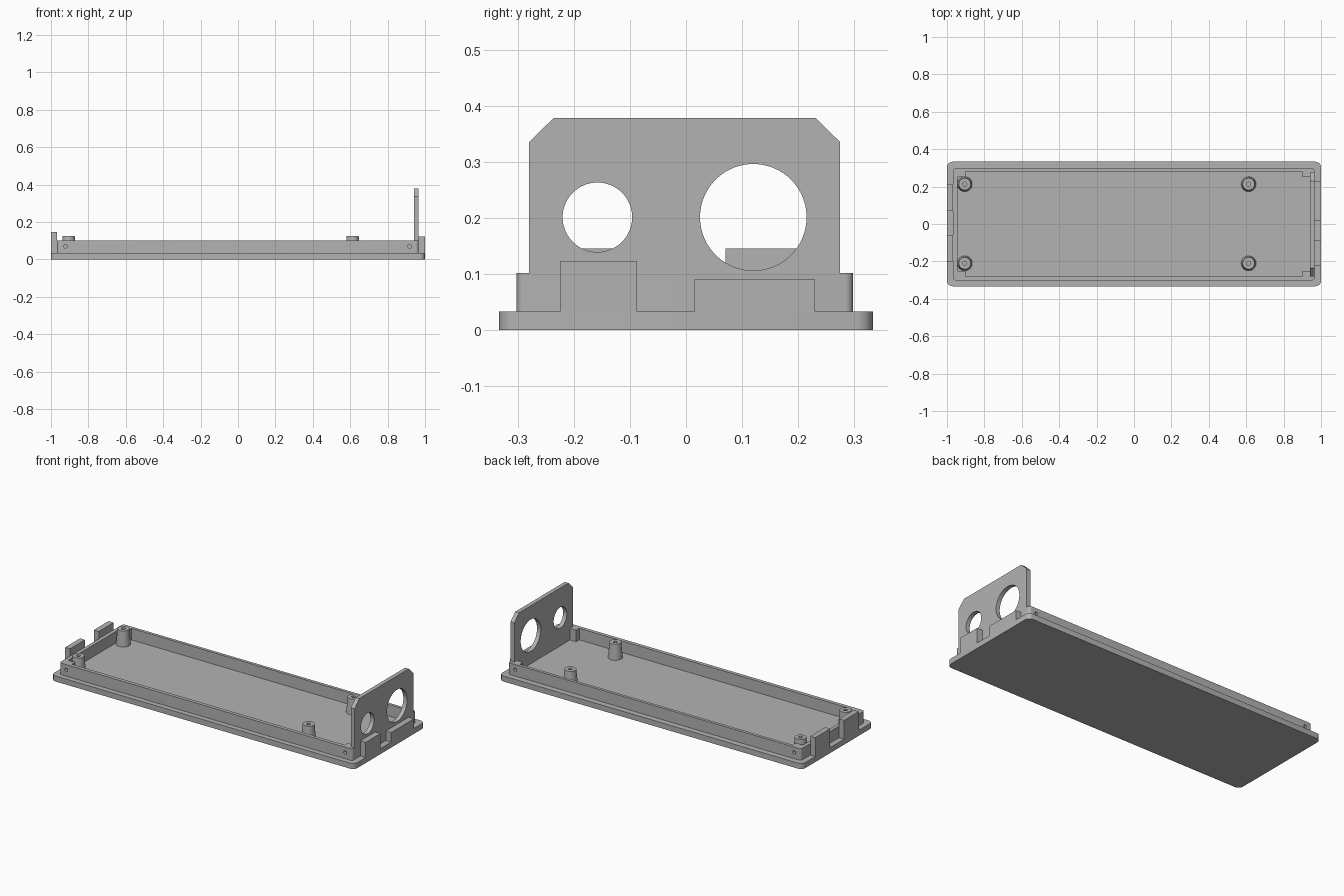
import bpy
import bmesh
from math import pi, cos, sin
from mathutils import Matrix, Vector

cube = bpy.data.objects.get("Cube")
if cube:
    bpy.data.objects.remove(cube, do_unlink=True)

grey = bpy.data.materials.new("plain grey")
grey.use_nodes = True
colour = (0.45, 0.45, 0.45, 1)
grey.diffuse_color = colour
grey.node_tree.nodes["Principled BSDF"].inputs["Base Color"].default_value = colour

FLOOR, RIM = 0.033, 0.102


def finish(name, bm):
    bmesh.ops.recalc_face_normals(bm, faces=bm.faces)
    mesh = bpy.data.meshes.new(name)
    bm.to_mesh(mesh)
    bm.free()
    mesh.materials.append(grey)
    obj = bpy.data.objects.new(name, mesh)
    bpy.context.collection.objects.link(obj)
    return obj


def prism(name, points, low, high, axis="Z"):
    """Extrude an outline of (x, y) along Z, or of (y, z) along X."""
    bm = bmesh.new()
    place = (lambda a, b: (a, b, low)) if axis == "Z" else (lambda a, b: (low, a, b))
    face = bm.faces.new([bm.verts.new(place(*p)) for p in points])
    shift = Vector((0, 0, high - low) if axis == "Z" else (high - low, 0, 0))
    extruded = bmesh.ops.extrude_face_region(bm, geom=[face])["geom"]
    verts = [v for v in extruded if isinstance(v, bmesh.types.BMVert)]
    bmesh.ops.translate(bm, verts=verts, vec=shift)
    return finish(name, bm)


def box(name, x, y, z):
    return prism(name, [(x[0], y[0]), (x[1], y[0]), (x[1], y[1]), (x[0], y[1])], *z)


def rounded(x0, x1, y0, y1, r, steps=6):
    corners = [(x1 - r, y1 - r), (x0 + r, y1 - r), (x0 + r, y0 + r), (x1 - r, y0 + r)]
    return [(cx + r * cos((i + k / steps) * pi / 2), cy + r * sin((i + k / steps) * pi / 2))
            for i, (cx, cy) in enumerate(corners) for k in range(steps + 1)]


def cylinder(name, centre, r1, r2, depth, axis="Z", sides=32):
    turn = {"X": Matrix.Rotation(pi / 2, 4, "Y"),
            "Y": Matrix.Rotation(pi / 2, 4, "X"), "Z": Matrix()}[axis]
    bm = bmesh.new()
    bmesh.ops.create_cone(bm, cap_ends=True, segments=sides, radius1=r1, radius2=r2,
                          depth=depth, matrix=Matrix.Translation(centre) @ turn)
    return finish(name, bm)


def cut(obj, cutter):
    mod = obj.modifiers.new("cut", "BOOLEAN")
    mod.operation, mod.solver, mod.object = "DIFFERENCE", "EXACT", cutter
    bpy.context.view_layer.objects.active = obj
    bpy.ops.object.modifier_apply(modifier=mod.name)
    bpy.data.objects.remove(cutter, do_unlink=True)


def smooth(obj):
    bpy.ops.object.select_all(action="DESELECT")
    obj.select_set(True)
    bpy.context.view_layer.objects.active = obj
    bpy.ops.object.shade_smooth_by_angle()


# Base plate
smooth(prism("base_plate", rounded(-1, 1, -0.333, 0.333, 0.03), 0, FLOOR))

# Rim wall with a block left in each inner corner
wall = prism("rim_wall", rounded(-0.967, 0.965, -0.302, 0.298, 0.015), FLOOR, RIM)
xl, xr, xb, yo, yi = -0.945, 0.94, 0.9, 0.28, 0.25
cavity = [(xl, -yi), (-xb, -yi), (-xb, -yo), (xb, -yo), (xb, -yi), (xr, -yi),
          (xr, yi), (xb, yi), (xb, yo), (-xb, yo), (-xb, yi), (xl, yi)]
cut(wall, prism("cavity_cutter", cavity, 0, 0.2))

# Screw holes in the long sides
for x in (-0.922, 0.918):
    for y in (-0.28, 0.28):
        cut(wall, cylinder("screw_cutter", (x, y, 0.07), 0.01, 0.01, 0.056, "Y", 16))
smooth(wall)

# Upright end panel with two round openings
panel = prism("end_panel", [(-0.28, FLOOR), (0.275, FLOOR), (0.275, 0.335), (0.231, 0.378),
                            (-0.236, 0.378), (-0.28, 0.335)], 0.94, 0.965, "X")
for y, r in ((-0.158, 0.062), (0.12, 0.095)):
    cut(panel, cylinder("opening_cutter", (0.95, y, 0.201), r, r, 0.1, "X", 64))
smooth(panel)

# Locating tabs on both ends
for name, x, y, top in (("left_tab_front", (0.965, 1), (-0.225, -0.087), 0.123),
                        ("left_tab_back", (0.965, 1), (0.015, 0.23), 0.09),
                        ("right_tab_front", (-1, -0.967), (-0.2, -0.06), 0.145),
                        ("right_tab_back", (-1, -0.967), (0.07, 0.21), 0.145)):
    box(name, x, y, (FLOOR, top))

# Tapered standoffs with a screw hole
for x in (-0.905, 0.613):
    for y in (-0.21, 0.213):
        post = cylinder("standoff", (x, y, 0.079), 0.04, 0.032, 0.092)
        cut(post, cylinder("hole_cutter", (x, y, 0.11), 0.011, 0.011, 0.08, sides=16))
        smooth(post)
